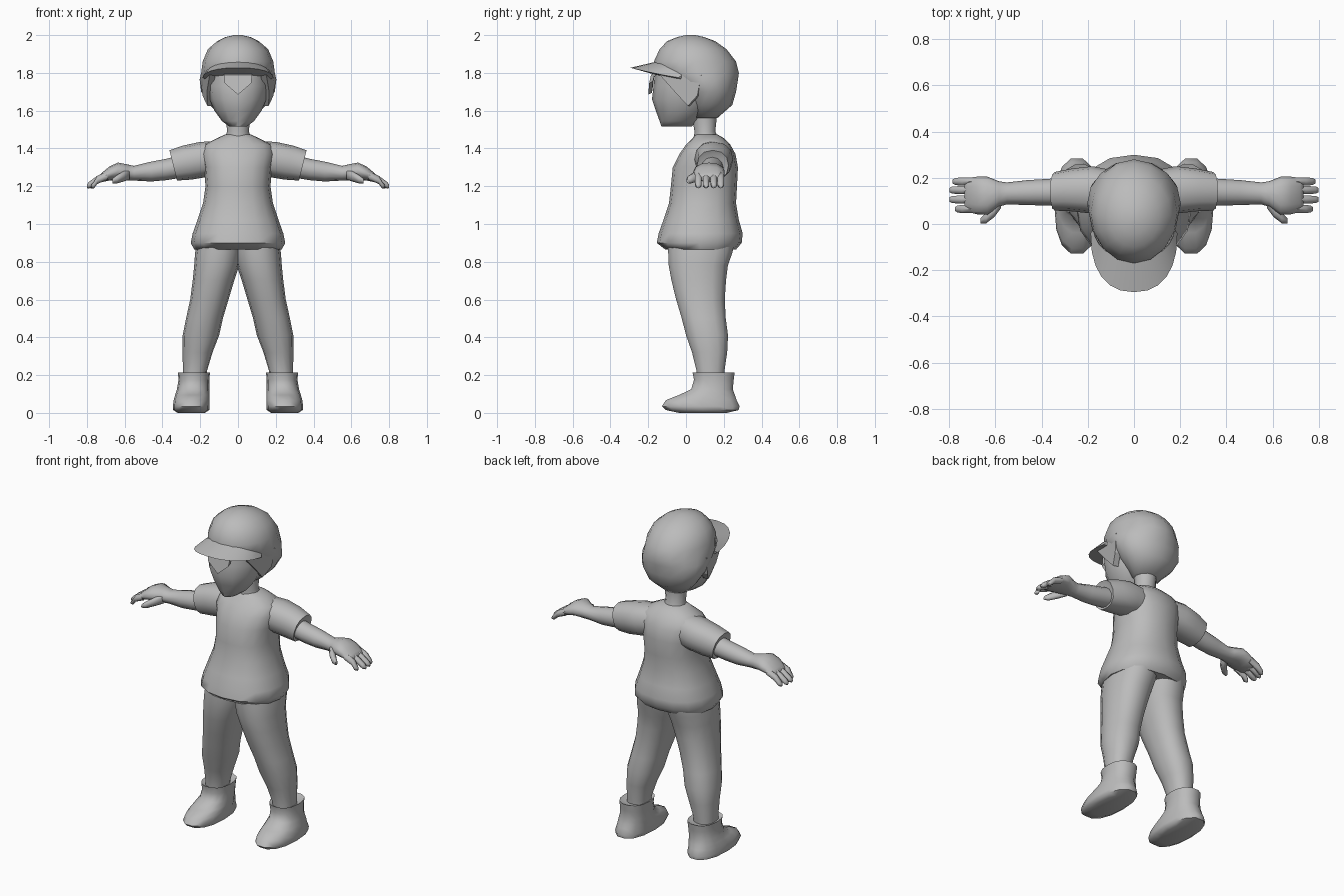
import bpy, bmesh, math

grey = bpy.data.materials.new("plain_grey")
grey.diffuse_color = (0.5, 0.5, 0.5, 1)


def finish(name, bm, mirror=False, angle=60):
    bmesh.ops.recalc_face_normals(bm, faces=bm.faces)
    me = bpy.data.meshes.new(name)
    bm.to_mesh(me)
    bm.free()
    me.materials.append(grey)
    ob = bpy.data.objects.new(name, me)
    bpy.context.collection.objects.link(ob)
    bpy.context.view_layer.objects.active = ob
    ob.select_set(True)
    bpy.ops.object.shade_smooth_by_angle(angle=math.radians(angle))
    ob.select_set(False)
    if mirror:
        ob.modifiers.new("mirror", 'MIRROR')
    return ob


def loft(name, rings, axis='z', n=12, power=2.0, tilt=0.0, mirror=False, angle=60):
    """Rings are (position, a0, a1, b0, b1): bounds across the loft axis."""
    bm = bmesh.new()
    loops = []
    for p, a0, a1, b0, b1 in rings:
        loop = []
        for i in range(n):
            t = math.tau * (i + 0.5 * (n < 8)) / n
            c, s = math.cos(t), math.sin(t)
            a = (a0 + a1) / 2 + (a1 - a0) / 2 * math.copysign(abs(c) ** (2 / power), c)
            db = (b1 - b0) / 2 * math.copysign(abs(s) ** (2 / power), s)
            b = (b0 + b1) / 2 + db
            co = (a, b, p) if axis == 'z' else (p + tilt * db, a, b)
            loop.append(bm.verts.new(co))
        loops.append(loop)
    for l0, l1 in zip(loops, loops[1:]):
        for i in range(n):
            j = (i + 1) % n
            bm.faces.new((l0[i], l0[j], l1[j], l1[i]))
    bm.faces.new(loops[0])
    bm.faces.new(loops[-1])
    return finish(name, bm, mirror, angle)


def sym(rows):
    return [(z, -h, h, y0, y1) for z, h, y0, y1 in rows]


# Shirt body with a flared hem, and the neck
loft("shirt", sym([(0.87, 0.20, -0.08, 0.24), (0.865, 0.232, -0.11, 0.265),
                   (0.90, 0.25, -0.155, 0.295), (0.95, 0.24, -0.145, 0.30),
                   (1.02, 0.215, -0.12, 0.28), (1.11, 0.185, -0.09, 0.265),
                   (1.20, 0.172, -0.08, 0.27), (1.30, 0.18, -0.07, 0.275),
                   (1.37, 0.195, -0.035, 0.262), (1.42, 0.18, 0.0, 0.235),
                   (1.455, 0.11, 0.035, 0.20), (1.475, 0.065, 0.05, 0.165)]),
     n=16, power=2.3)
loft("neck", sym([(1.44, 0.075, 0.04, 0.18), (1.49, 0.058, 0.045, 0.155),
                  (1.58, 0.065, 0.03, 0.165)]), n=12)

# Sleeves, arms and hands
loft("sleeve", [(0.08, 0.05, 0.23, 1.26, 1.44), (0.18, 0.045, 0.25, 1.25, 1.434),
                (0.27, 0.055, 0.24, 1.235, 1.415), (0.343, 0.058, 0.225, 1.23, 1.39),
                (0.335, 0.08, 0.205, 1.25, 1.37)],
     axis='x', power=2.3, tilt=0.25, mirror=True)
loft("arm", [(0.30, 0.08, 0.20, 1.245, 1.365), (0.38, 0.08, 0.195, 1.232, 1.345),
             (0.46, 0.082, 0.19, 1.225, 1.33), (0.55, 0.085, 0.18, 1.23, 1.308),
             (0.585, 0.075, 0.185, 1.23, 1.315), (0.635, 0.04, 0.205, 1.235, 1.325),
             (0.68, 0.042, 0.205, 1.23, 1.305), (0.72, 0.052, 0.20, 1.222, 1.272),
             (0.735, 0.065, 0.19, 1.225, 1.255)],
     axis='x', mirror=True)
for k, (y, tip) in enumerate([(0.065, 0.775), (0.106, 0.80), (0.147, 0.80), (0.184, 0.785)]):
    loft(f"finger_{k + 1}", [(0.69, y - 0.02, y + 0.02, 1.235, 1.28),
                             (0.745, y - 0.02, y + 0.02, 1.212, 1.255),
                             (tip - 0.012, y - 0.018, y + 0.018, 1.188, 1.224),
                             (tip, y - 0.010, y + 0.010, 1.19, 1.21)],
         axis='x', n=6, mirror=True)
loft("thumb", [(0.575, 0.07, 0.12, 1.235, 1.285), (0.605, 0.03, 0.09, 1.225, 1.28),
               (0.64, 0.003, 0.05, 1.215, 1.26), (0.665, 0.002, 0.025, 1.215, 1.24)],
     axis='x', n=8, mirror=True)

# Trouser legs
loft("trouser_leg", [(0.90, -0.02, 0.215, -0.10, 0.26), (0.85, -0.02, 0.227, -0.098, 0.25),
                     (0.78, -0.006, 0.232, -0.095, 0.225), (0.70, 0.02, 0.24, -0.08, 0.215),
                     (0.60, 0.05, 0.253, -0.055, 0.208), (0.50, 0.08, 0.275, -0.025, 0.213),
                     (0.41, 0.10, 0.293, -0.002, 0.225), (0.32, 0.135, 0.293, 0.03, 0.22),
                     (0.22, 0.165, 0.292, 0.055, 0.205), (0.15, 0.165, 0.292, 0.055, 0.205)],
     n=14, power=2.3, mirror=True)

# Boots with a turned cuff
loft("boot", [(0.20, 0.175, 0.29, 0.06, 0.22), (0.215, 0.148, 0.318, 0.032, 0.26),
              (0.175, 0.152, 0.315, 0.04, 0.255), (0.125, 0.152, 0.323, 0.025, 0.25),
              (0.095, 0.15, 0.333, -0.04, 0.262), (0.068, 0.15, 0.34, -0.11, 0.272),
              (0.035, 0.15, 0.345, -0.133, 0.288), (0.015, 0.152, 0.343, -0.11, 0.283),
              (0.0, 0.175, 0.32, -0.04, 0.22)],
     n=14, power=2.3, mirror=True)

# Face, then the cap and hair shell
loft("face", sym([(1.515, 0.045, -0.13, 0.03), (1.545, 0.085, -0.14, 0.06),
                  (1.60, 0.125, -0.16, 0.12), (1.66, 0.15, -0.18, 0.15),
                  (1.73, 0.165, -0.172, 0.15), (1.83, 0.165, -0.16, 0.15)]), n=12)
loft("cap_and_hair", sym([(1.56, 0.08, 0.04, 0.165), (1.63, 0.15, 0.01, 0.245),
                          (1.70, 0.195, -0.03, 0.265), (1.765, 0.203, -0.10, 0.275),
                          (1.80, 0.195, -0.165, 0.28), (1.86, 0.187, -0.17, 0.265),
                          (1.925, 0.16, -0.14, 0.215), (1.968, 0.11, -0.10, 0.155),
                          (1.99, 0.065, -0.045, 0.095), (2.0, 0.02, 0.0, 0.05)]), n=16)

# Cap brim: a curved strip from the cap front to a rounded edge
bm = bmesh.new()
rows = []
for i in range(13):
    a = math.radians(-90 + 15 * i)
    c, s = max(0.0, math.cos(a)), math.sin(a)
    inner = (0.175 * s, -0.02 - 0.135 * c, 1.79 + 0.07 * c)
    outer = (0.188 * math.copysign(abs(s) ** 0.85, s), -0.04 - 0.255 * c ** 0.85, 1.775 + 0.052 * c)
    under = (0.17 * s, -0.02 - 0.14 * c, 1.765 + 0.025 * c)
    rows.append([bm.verts.new(p) for p in (inner, outer, under)])
for r, q in zip(rows, rows[1:]):
    for k in range(3):
        m = (k + 1) % 3
        bm.faces.new((r[k], r[m], q[m], q[k]))
bm.faces.new(rows[0])
bm.faces.new(rows[-1])
finish("cap_brim", bm, angle=50)


def lock(name, outline, shift, mirror=False):
    """Thin hair plate: an outline extruded by a small shift."""
    bm = bmesh.new()
    f = bm.faces.new([bm.verts.new(p) for p in outline])
    ext = bmesh.ops.extrude_face_region(bm, geom=[f])
    bmesh.ops.translate(bm, vec=shift,
                        verts=[v for v in ext["geom"] if isinstance(v, bmesh.types.BMVert)])
    finish(name, bm, mirror, 30)


# Fringe under the brim and pointed hair in front of the ears
lock("fringe", [(-0.075, -0.185, 1.79), (0.075, -0.185, 1.79), (0.07, -0.195, 1.745),
                (0, -0.20, 1.685), (-0.07, -0.195, 1.745)], (0, 0.02, 0.01))
lock("side_hair", [(0.15, -0.14, 1.79), (0.20, 0.08, 1.79), (0.188, 0.06, 1.68),
                   (0.162, 0.01, 1.625), (0.165, -0.06, 1.70)], (-0.03, 0.01, 0), mirror=True)
